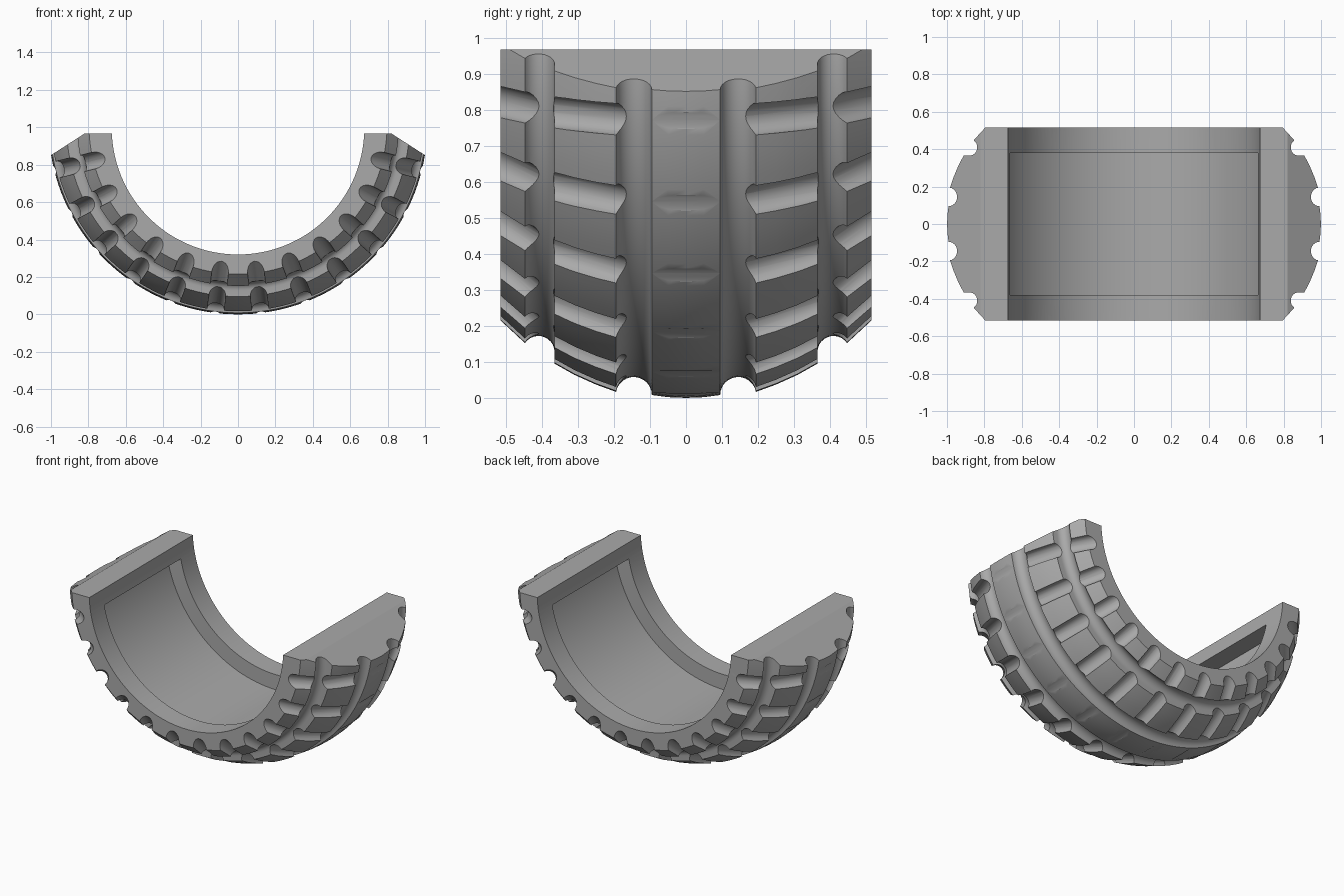
import bpy, bmesh, math
from mathutils import Vector, Matrix

if "Cube" in bpy.data.objects:
    bpy.data.objects.remove(bpy.data.objects["Cube"])

CZ = 1.012        # height of the tread axis
BORE_Z = 0.995    # height of the bore axis
STEP = math.tau / 26

rubber = bpy.data.materials.new("grey_rubber")
rubber.diffuse_color = (0.4, 0.4, 0.4, 1)
rubber.use_nodes = True
rubber.node_tree.nodes["Principled BSDF"].inputs["Base Color"].default_value = rubber.diffuse_color


def make(name, bm, cutter=False):
    bmesh.ops.recalc_face_normals(bm, faces=bm.faces)
    me = bpy.data.meshes.new(name)
    bm.to_mesh(me)
    bm.free()
    me.materials.append(rubber)
    ob = bpy.data.objects.new(name, me)
    bpy.context.collection.objects.link(ob)
    ob.hide_render = cutter
    return ob


def prism(name, outline, half):
    """Extrude an (x, z) outline along y from -half to half."""
    bm = bmesh.new()
    a = [bm.verts.new((x, -half, z)) for x, z in outline]
    b = [bm.verts.new((x, half, z)) for x, z in outline]
    bm.faces.new(a)
    bm.faces.new(b)
    for i in range(len(a)):
        j = (i + 1) % len(a)
        bm.faces.new((a[i], a[j], b[j], b[i]))
    return make(name, bm, True)


def arc(cy, cr, rad, a0, a1, n):
    return [(cy + rad * math.cos(a), cr + rad * math.sin(a))
            for a in (math.radians(a0 + (a1 - a0) * i / n) for i in range(n + 1))]


def ring_arc(rad, a0, a1, n):
    """Points round the bore axis, angle measured from straight down."""
    return [(rad * math.sin(a), BORE_Z - rad * math.cos(a))
            for a in (math.radians(a0 + (a1 - a0) * i / n) for i in range(n + 1))]


# Tread section (y, radius) with two round circumferential grooves, mirrored
half = [(0.05, 1.010)]
half += arc(0.145, 1.004, 0.05, 180, 350, 12)
half += [(0.25, 0.975), (0.31, 0.948), (0.365, 0.917)]
half += arc(0.41, 0.885, 0.045, 180, 326, 11)
half += [(0.515, 0.797), (0.515, 0.5)]
section = [(-y, r) for y, r in reversed(half)] + [(0, 1.012)] + half

# Tyre body: section revolved about the y axis
SEG = 156
bm = bmesh.new()
rings = []
for s in range(SEG):
    a = math.tau * s / SEG
    rings.append([bm.verts.new((r * math.sin(a), y, CZ - r * math.cos(a)))
                  for y, r in section])
for s in range(SEG):
    p, q = rings[s], rings[(s + 1) % SEG]
    for i in range(len(section)):
        j = (i + 1) % len(section)
        bm.faces.new((p[i], p[j], q[j], q[i]))
tyre = make("half_tyre", bm)

# Round cross notches: one centre row, two shoulder rows, two sidewall rows
bm = bmesh.new()


def notch(p, q, rad, ang):
    a, b = Vector((0, p[0], -p[1])), Vector((0, q[0], -q[1]))
    d = b - a
    m = (Matrix.Translation((0, 0, CZ)) @ Matrix.Rotation(ang, 4, 'Y')
         @ Matrix.Translation((a + b) / 2)
         @ d.to_track_quat('Z', 'Y').to_matrix().to_4x4())
    bmesh.ops.create_cone(bm, cap_ends=True, segments=24, radius1=rad,
                          radius2=rad, depth=d.length, matrix=m)


for k in range(-7, 7):
    ang = (k + 0.5) * STEP
    notch((-0.12, 1.049), (0.12, 1.049), 0.045, ang)
    for s in (-1, 1):
        notch((s * 0.165, 1.008), (s * 0.385, 0.911), 0.045, ang)
        notch((s * 0.405, 0.907), (s * 0.58, 0.732), 0.045, ang)
notches = make("notch_cutter", bm, True)

# Bore, inner pocket and the trimmed upper ends
bore = prism("bore_cutter", ring_arc(0.675, 0, 360 - 2.5, 143), 0.8)
pocket = prism("pocket_cutter",
               ring_arc(0.77, -79.5, 79.5, 64) + ring_arc(0.55, 79.5, -79.5, 64), 0.38)
keep = prism("end_trim", [(-1.2, -0.2), (1.2, -0.2), (1.2, 0.722), (0.82, 0.967),
                          (-0.82, 0.967), (-1.2, 0.722)], 0.9)

for cutter, op in ((notches, 'DIFFERENCE'), (bore, 'DIFFERENCE'),
                   (pocket, 'DIFFERENCE'), (keep, 'INTERSECT')):
    mod = tyre.modifiers.new(cutter.name, 'BOOLEAN')
    mod.operation = op
    mod.solver = 'EXACT'
    mod.object = cutter
    bpy.context.view_layer.objects.active = tyre
    bpy.ops.object.modifier_apply(modifier=mod.name)
    bpy.data.objects.remove(cutter, do_unlink=True)

# Smooth curved faces, keep cut edges crisp
bpy.ops.object.select_all(action='DESELECT')
tyre.select_set(True)
bpy.context.view_layer.objects.active = tyre
bpy.ops.object.shade_smooth_by_angle(angle=math.radians(25))
